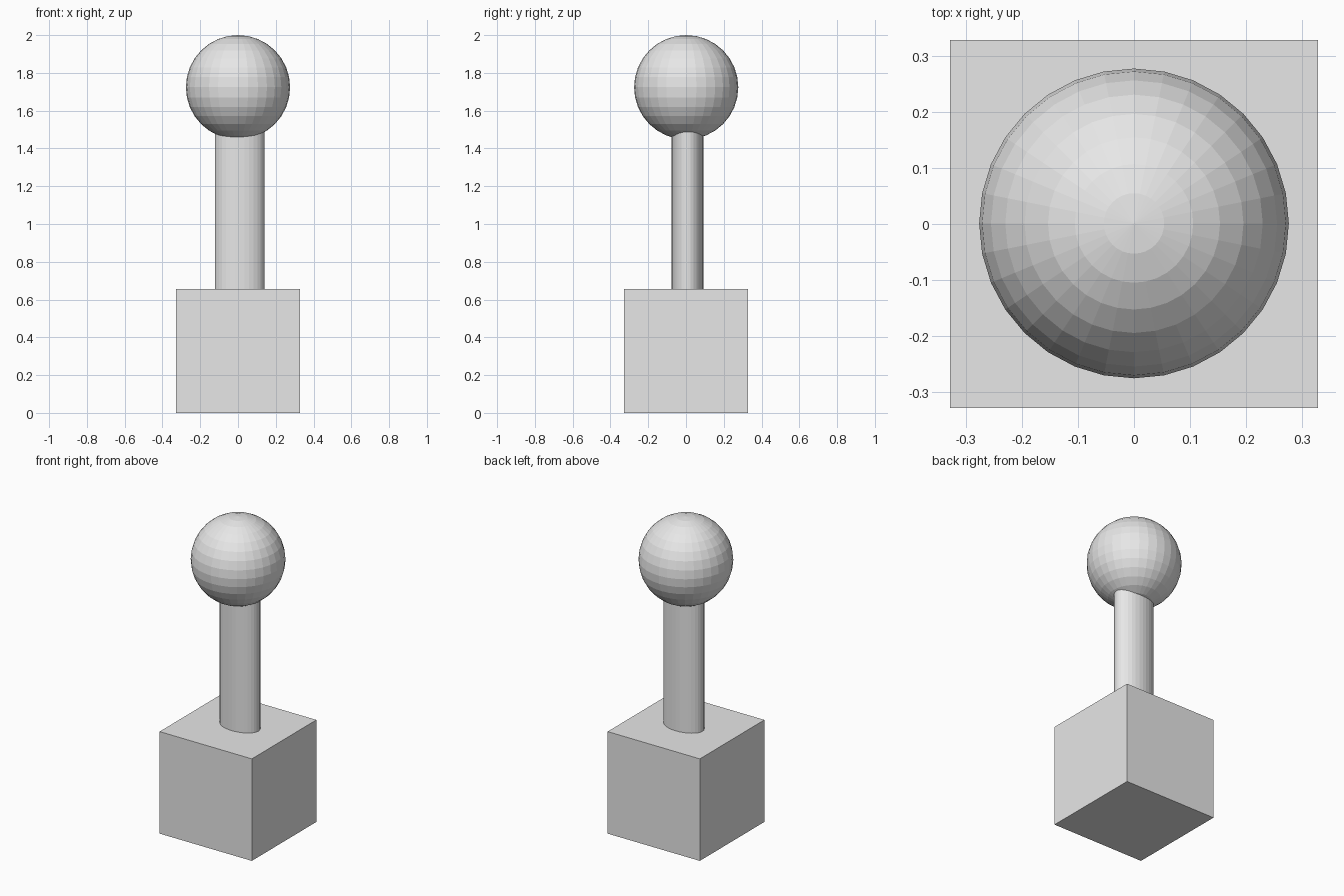
import bpy

# Remove the default object
cube = bpy.data.objects.get("Cube")
if cube:
    bpy.data.objects.remove(cube, do_unlink=True)

# Single plain grey material
GREY = (0.8, 0.8, 0.8, 1.0)
grey = bpy.data.materials.new("light_grey")
grey.use_nodes = True
grey.diffuse_color = GREY
grey.node_tree.nodes["Principled BSDF"].inputs["Base Color"].default_value = GREY

SIDE = 0.655      # edge of the base block
RADIUS = 0.276    # radius of the ball
BALL_Z = 2.0 - RADIUS


def finish(name):
    obj = bpy.context.object
    obj.name = obj.data.name = name
    obj.data.materials.append(grey)
    bpy.ops.object.shade_flat()
    return obj


# Base block
bpy.ops.mesh.primitive_cube_add(size=SIDE, location=(0, 0, SIDE / 2))
finish("base_block")

# Oval post, sunk into the block and the ball
POST_BOTTOM, POST_TOP = 0.6, 1.6
bpy.ops.mesh.primitive_cylinder_add(
    vertices=32, radius=1, depth=POST_TOP - POST_BOTTOM,
    location=(0.009, 0.008, (POST_BOTTOM + POST_TOP) / 2))
post = finish("post")
post.scale = (0.132, 0.084, 1)

# Ball on top
bpy.ops.mesh.primitive_uv_sphere_add(
    segments=32, ring_count=16, radius=RADIUS, location=(0, 0.001, BALL_Z))
finish("ball")
